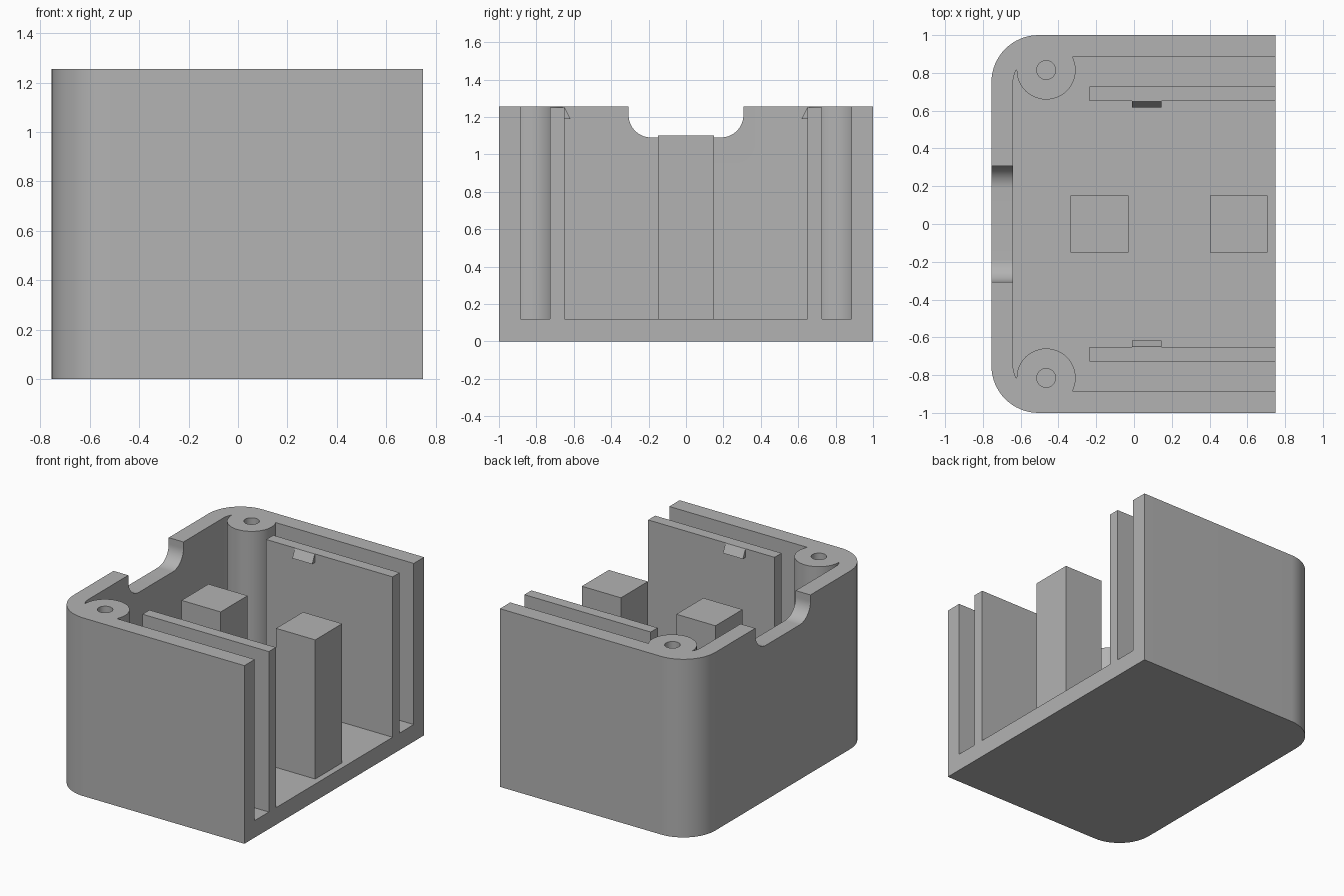
import bpy, bmesh
from math import sin, cos, radians
from mathutils import Vector

old = bpy.data.objects.get("Cube")
if old:
    bpy.data.objects.remove(old, do_unlink=True)

grey = bpy.data.materials.new("plain grey")
grey.use_nodes = True
colour = (0.45, 0.45, 0.45, 1)
grey.diffuse_color = colour
grey.node_tree.nodes["Principled BSDF"].inputs["Base Color"].default_value = colour

LEFT, RIGHT, HALF, TOP = -0.755, 0.75, 1.0, 1.255
WALL, FLOOR, RADIUS = 0.115, 0.12, 0.25


def prism(name, outline, direction):
    """Extrude a closed outline of 3D points along a direction."""
    bm = bmesh.new()
    face = bm.faces.new([bm.verts.new(p) for p in outline])
    moved = bmesh.ops.extrude_face_region(bm, geom=[face])["geom"]
    verts = [v for v in moved if isinstance(v, bmesh.types.BMVert)]
    bmesh.ops.translate(bm, verts=verts, vec=direction)
    bmesh.ops.recalc_face_normals(bm, faces=bm.faces)
    mesh = bpy.data.meshes.new(name)
    bm.to_mesh(mesh)
    bm.free()
    mesh.materials.append(grey)
    obj = bpy.data.objects.new(name, mesh)
    bpy.context.collection.objects.link(obj)
    return obj


def arc(cx, cy, r, start, end, steps=16):
    angles = [radians(start + (end - start) * i / steps) for i in range(steps + 1)]
    return [(cx + r * cos(a), cy + r * sin(a)) for a in angles]


def d_outline(inset, right):
    """Plan of the case: two rounded corners on the closed side."""
    cx, cy, r, edge = LEFT + RADIUS, HALF - RADIUS, RADIUS - inset, HALF - inset
    return ([(right, edge)] + arc(cx, cy, r, 90, 180)
            + arc(cx, -cy, r, 180, 270) + [(right, -edge)])


def upright(name, plan, z0, z1):
    return prism(name, [(x, y, z0) for x, y in plan], (0, 0, z1 - z0))


def box(name, x0, x1, y0, y1, z0, z1):
    return upright(name, [(x0, y0), (x1, y0), (x1, y1), (x0, y1)], z0, z1)


def combine(target, other, operation):
    mod = target.modifiers.new("combine", "BOOLEAN")
    mod.operation, mod.solver, mod.object = operation, "EXACT", other
    bpy.context.view_layer.objects.active = target
    bpy.ops.object.modifier_apply(modifier=mod.name)
    bpy.data.objects.remove(other, do_unlink=True)


# Case: rounded block hollowed from the top and the open side
case = upright("case", d_outline(0, RIGHT), 0, TOP)
combine(case, upright("cavity", d_outline(WALL, RIGHT + 0.2), FLOOR, TOP + 0.2), "DIFFERENCE")

# Rounded cable notch in the closed wall
nw, nz, nr = 0.307, 1.09, 0.12
notch = ([(nw, TOP + 0.1)] + arc(nw - nr, nz + nr, nr, 0, -90)
         + arc(nr - nw, nz + nr, nr, -90, -180) + [(-nw, TOP + 0.1)])
combine(case, prism("notch", [(LEFT - 0.1, y, z) for y, z in notch],
                    (WALL + 0.15, 0, 0)), "DIFFERENCE")

# Corner screw posts with blind holes
for side in (-1, 1):
    px, py = -0.465, 0.815 * side
    combine(case, upright("post", arc(px, py, 0.156, 0, 360, 48)[:-1], 0.06, TOP), "UNION")
    combine(case, upright("hole", arc(px, py, 0.05, 0, 360, 24)[:-1], TOP - 0.5, TOP + 0.1),
            "DIFFERENCE")

bpy.ops.object.select_all(action="DESELECT")
case.select_set(True)
bpy.context.view_layer.objects.active = case
bpy.ops.object.shade_smooth_by_angle(angle=radians(30))

# Inner partitions, each with a wedge-shaped snap catch
for side, label in ((-1, "front"), (1, "back")):
    y0, y1 = sorted((0.65 * side, 0.728 * side))
    box(label + "_partition", -0.235, RIGHT, y0, y1, FLOOR - 0.02, TOP - 0.005)
    wedge = [(0.66, 1.25), (0.648, 1.25), (0.618, 1.19), (0.66, 1.19)]
    prism(label + "_catch", [(-0.01, y * side, z) for y, z in wedge], (0.155, 0, 0))

# Square support pillars
for label, x in (("inner", -0.335), ("outer", 0.402)):
    box(label + "_pillar", x, x + 0.305, -0.15, 0.15, FLOOR - 0.02, 1.1)
